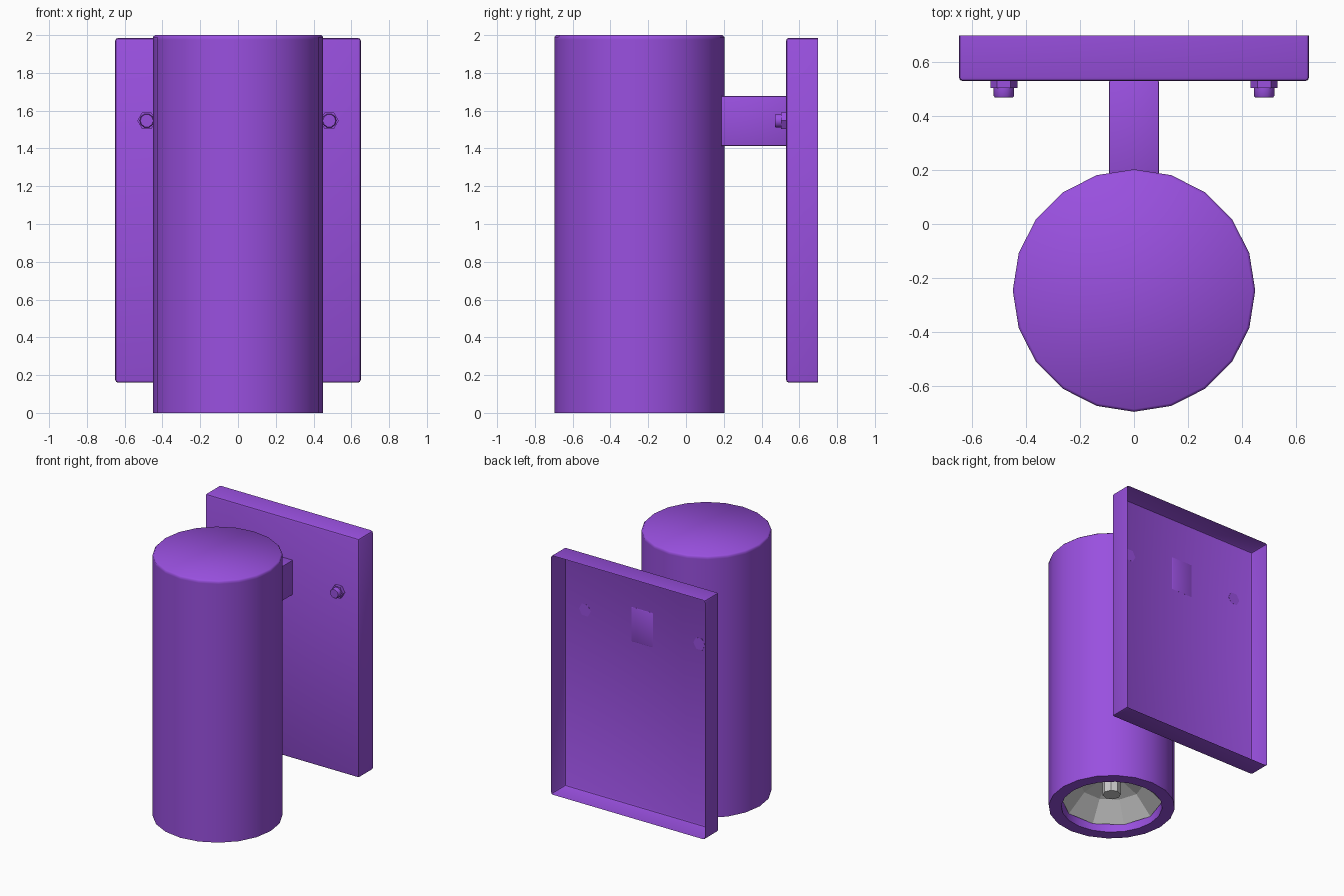
import bpy, bmesh, math
from mathutils import Matrix, Vector

if "Cube" in bpy.data.objects:
    bpy.data.objects.remove(bpy.data.objects["Cube"])


def material(name, rgb):
    m = bpy.data.materials.new(name)
    m.diffuse_color = (*rgb, 1)
    m.use_nodes = True
    m.node_tree.nodes["Principled BSDF"].inputs["Base Color"].default_value = m.diffuse_color
    return m


PURPLE = material("purple paint", (0.32, 0.08, 0.74))
SILVER = material("silver", (0.60, 0.60, 0.60))


def finish(bm, name, mat, smooth=None):
    me = bpy.data.meshes.new(name)
    bm.to_mesh(me)
    bm.free()
    me.materials.append(mat)
    ob = bpy.data.objects.new(name, me)
    bpy.context.collection.objects.link(ob)
    if smooth:
        bpy.ops.object.select_all(action='DESELECT')
        bpy.context.view_layer.objects.active = ob
        ob.select_set(True)
        bpy.ops.object.shade_smooth_by_angle(angle=math.radians(smooth))
    return ob


def lathe(name, profile, sides, mat, matrix, cap_start=True, cap_end=True, smooth=None):
    """Spin (radius, height) pairs around local z."""
    bm = bmesh.new()
    rings = [[bm.verts.new(matrix @ Vector((r * math.cos(2 * math.pi * i / sides),
                                            r * math.sin(2 * math.pi * i / sides), h)))
              for i in range(sides)] for r, h in profile]
    for a, b in zip(rings, rings[1:]):
        for i in range(sides):
            j = (i + 1) % sides
            bm.faces.new((a[i], a[j], b[j], b[i]))
    if cap_start:
        bm.faces.new(rings[0][::-1])
    if cap_end:
        bm.faces.new(rings[-1])
    return finish(bm, name, mat, smooth)


def box(name, lo, hi, mat, bevel, open_back=False):
    bm = bmesh.new()
    bmesh.ops.create_cube(bm, size=1)
    for v in bm.verts:
        v.co = [l + (c + 0.5) * (h - l) for l, c, h in zip(lo, v.co, hi)]
    if open_back:
        bm.normal_update()
        bmesh.ops.delete(bm, geom=[f for f in bm.faces if f.normal.y > 0.9], context='FACES')
    edges = [e for e in bm.edges if not e.is_boundary]
    bmesh.ops.bevel(bm, geom=edges, offset=bevel, segments=2, profile=0.5, affect='EDGES')
    return finish(bm, name, mat, 35)


axis = Matrix.Translation((0, -0.247, 0))

# Lamp housing: recess in the bottom, plain wall, slightly eased top
lathe("lamp_housing", [(0.36, 0.26), (0.36, 0), (0.45, 0), (0.45, 1.975), (0.45, 1.99), (0.44, 2.0)],
      20, PURPLE, axis, smooth=50)

# Faceted reflector (open below) and the bulb hanging in it
lathe("reflector", [(0.10, 0.245), (0.23, 0.19), (0.36, 0.055)][::1],
      10, SILVER, axis, cap_end=False)
lathe("bulb", [(0.065, 0.10), (0.065, 0.25)], 8, SILVER, axis)

# Wall plate is an open-backed shell, joined by the arm
box("wall_plate", (-0.65, 0.53, 0.16), (0.65, 0.70, 1.985), PURPLE, 0.015, open_back=True)
box("arm", (-0.093, 0.185, 1.413), (0.093, 0.532, 1.678), PURPLE, 0.006)

# Hexagonal nuts with small bolt ends
for side, label in ((-1, "left"), (1, "right")):
    m = Matrix.Translation((side * 0.483, 0.531, 1.547)) @ Matrix.Rotation(math.pi / 2, 4, 'X')
    lathe(label + "_nut", [(0.05, 0), (0.05, 0.027)], 6, PURPLE, m)
    lathe(label + "_bolt_end", [(0.038, 0.027), (0.038, 0.055), (0.034, 0.061)],
          10, PURPLE, m, smooth=40)
